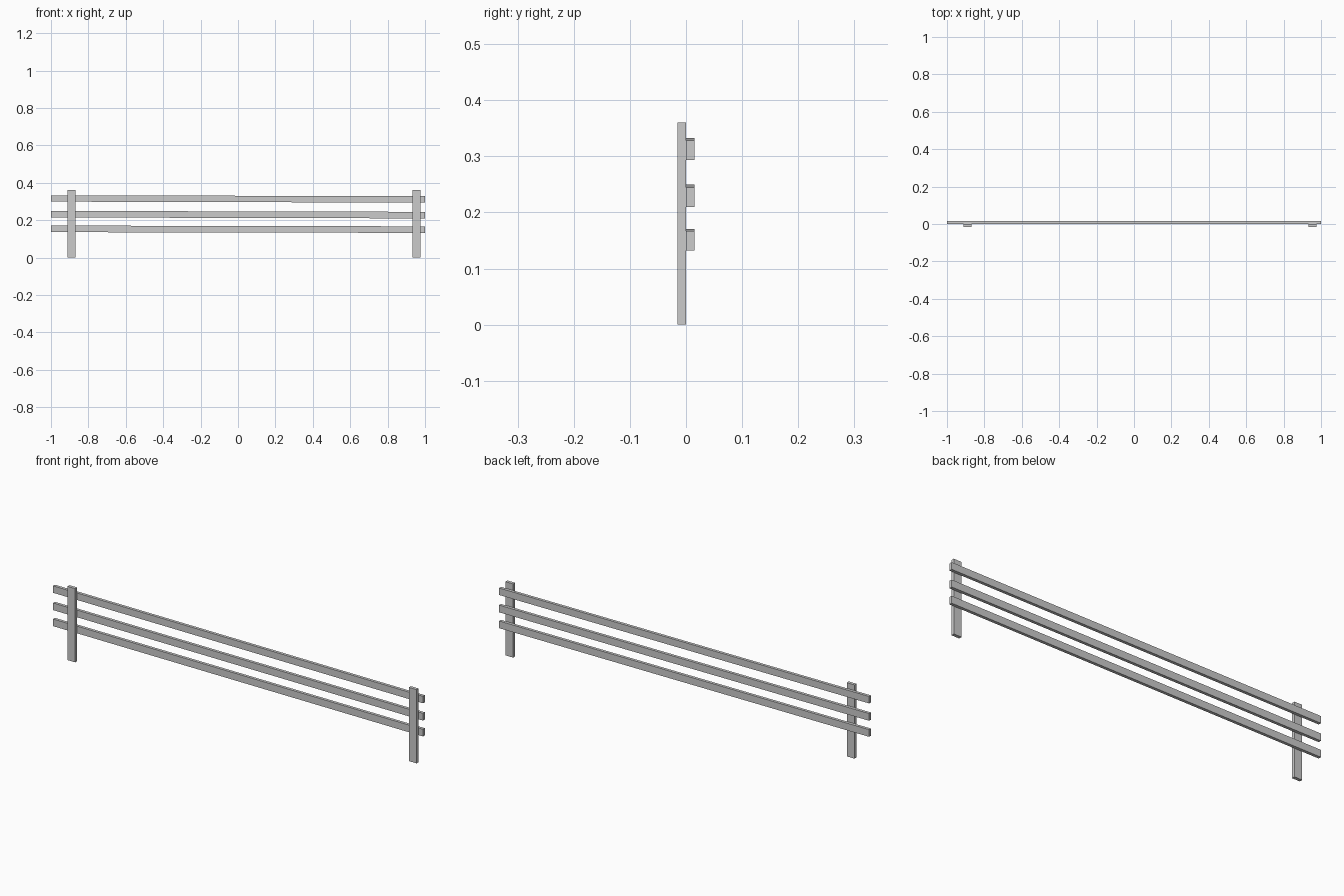
import bpy
import math

if "Cube" in bpy.data.objects:
    bpy.data.objects.remove(bpy.data.objects["Cube"])


def board(name, size, centre, tilt=0.0):
    bpy.ops.mesh.primitive_cube_add(size=1, location=centre, rotation=(0, tilt, 0))
    ob = bpy.context.object
    ob.name = name
    ob.scale = size
    bpy.ops.object.transform_apply(location=False, rotation=True, scale=True)
    return ob


# Upright posts at the front
for side, x in (("left", -0.89), ("right", 0.955)):
    board(f"{side}_post", (0.042, 0.0155, 0.36), (x, -0.0075, 0.18))

# Three long rails behind the posts, each sagging slightly to the right
for name, low, high, drop in (("bottom", 0.132, 0.171, 0.004),
                              ("middle", 0.2095, 0.2495, 0.005),
                              ("top", 0.294, 0.333, 0.005)):
    board(f"{name}_rail", (2.0, 0.0145, high - low - drop),
          (0, 0.0075, (low + high) / 2), math.atan(drop / 2))
